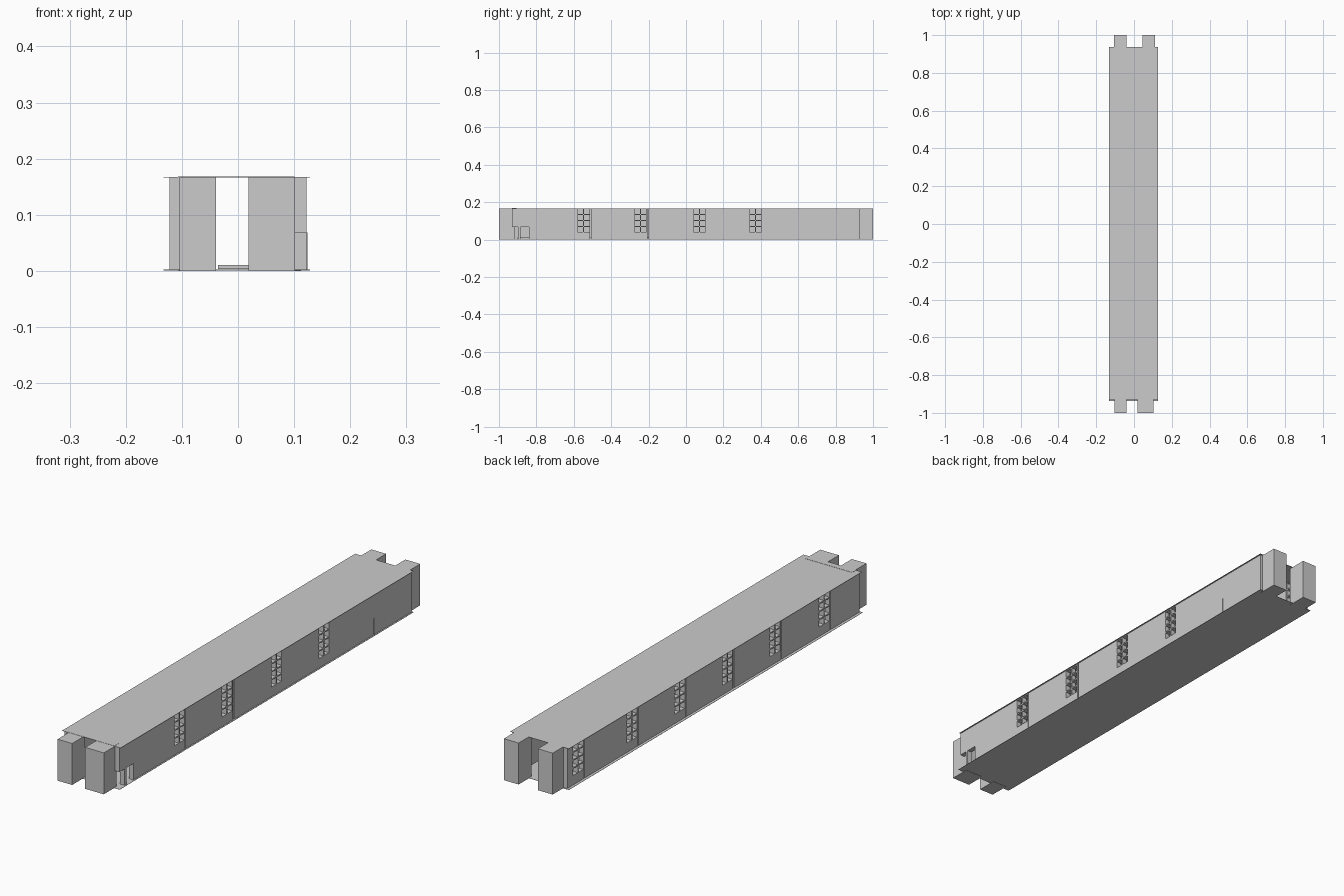
import bpy, bmesh
from mathutils import Matrix, Vector

if "Cube" in bpy.data.objects:
    bpy.data.objects.remove(bpy.data.objects["Cube"])

H = 0.167          # wall height
OUT, INN = 0.122, 0.102   # wall faces
END = 0.93         # wall end


def boxes(name, spans):
    """One object made from boxes given as (x0, x1, y0, y1, z0, z1)."""
    bm = bmesh.new()
    for x0, x1, y0, y1, z0, z1 in spans:
        m = (Matrix.Translation(((x0 + x1) / 2, (y0 + y1) / 2, (z0 + z1) / 2))
             @ Matrix.Diagonal((x1 - x0, y1 - y0, z1 - z0, 1)))
        bmesh.ops.create_cube(bm, size=1, matrix=m)
    me = bpy.data.meshes.new(name)
    bm.to_mesh(me)
    bm.free()
    ob = bpy.data.objects.new(name, me)
    bpy.context.collection.objects.link(ob)
    return ob


def pane_holes(side, y0):
    """Two columns by four rows of window openings starting at y0."""
    xa, xb = sorted((side * 0.09, side * 0.14))
    holes = []
    for col in range(2):
        for row in range(4):
            y = y0 + col * 0.035
            z = 0.04 + row * 0.032
            holes.append((xa, xb, y, y + 0.029, z, z + 0.027))
    return holes


def wall(name, side, windows, doors, joints):
    """Side wall split at thin joints, with openings cut through it."""
    edges = [-END] + [e for j in sorted(joints) for e in (j, j + 0.005)] + [END]
    xa, xb = sorted((side * INN, side * OUT))
    ob = boxes(name, [(xa, xb, a, b, 0.002, H - 0.001)
                      for a, b in zip(edges[::2], edges[1::2])])
    holes = [h for y in windows for h in pane_holes(side, y)]
    ca, cb = sorted((side * 0.09, side * 0.14))
    holes += [(ca, cb, a, b, -0.02, 0.068) for a, b in doors]
    cutter = boxes(name + "_cutter", holes)
    cutter.hide_render = True
    cutter.hide_viewport = False
    mod = ob.modifiers.new("openings", 'BOOLEAN')
    mod.operation = 'DIFFERENCE'
    mod.solver = 'EXACT'
    mod.object = cutter
    # bake the cut and drop the cutter
    dg = bpy.context.evaluated_depsgraph_get()
    ob_mesh = bpy.data.meshes.new_from_object(ob.evaluated_get(dg))
    ob.modifiers.clear()
    ob.data = ob_mesh
    bpy.data.objects.remove(cutter)
    return ob


# side walls
wall("right_wall", 1, [-0.58, -0.275, 0.04, 0.34],
     [(-0.95, -0.897), (-0.885, -0.84)], [-0.512, -0.205])
left_windows = [0.828, 0.487, 0.182, -0.122, -0.425, -0.738]
wall("left_wall", -1, left_windows, [], [y - 0.009 for y in left_windows])

# narrow door leaf in the right wall
boxes("side_door", [(0.1, 0.1235, 0.688, 0.696, 0.002, 0.068)])

# thin roof and floor sheets, with a front roof strip
boxes("roof", [(-0.133, 0.128, -END, 0.936, H - 0.001, H)])
boxes("floor", [(-0.133, 0.128, -0.936, 0.936, 0.001, 0.002)])
boxes("front_roof_strip", [(-0.107, 0.101, -0.93, -0.905, H, H + 0.0008)])

# low central walkway
boxes("walkway", [(-0.036, 0.02, -0.9, 0.9, 0.003, 0.01)])

# end towers either side of the open entrances
boxes("front_towers", [(-0.104, -0.039, -1, -0.918, 0, H),
                       (0.019, 0.102, -1, -0.918, 0, H)])
boxes("back_towers", [(-0.106, -0.04, 0.918, 1, 0, H),
                      (0.046, 0.112, 0.918, 1, 0, H)])
